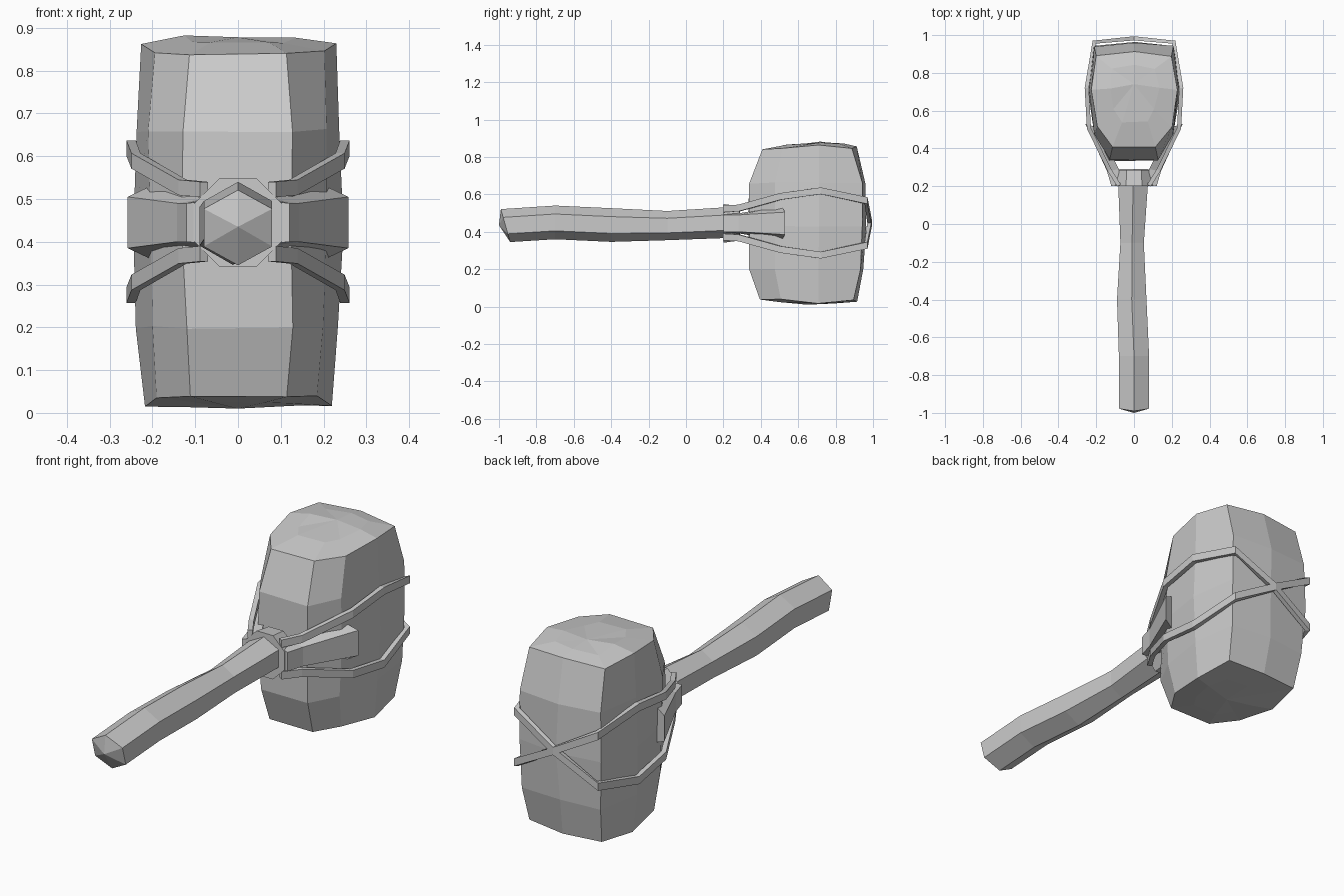
import bpy, bmesh, random
from math import sin, cos, pi
from mathutils import Vector

if "Cube" in bpy.data.objects:
    bpy.data.objects.remove(bpy.data.objects["Cube"])

random.seed(4)


def loft(name, rings, tip_a=None, tip_b=None):
    """Skin a list of equal-length rings; ends are flat or run to a tip point."""
    bm = bmesh.new()
    vs = [[bm.verts.new(p) for p in r] for r in rings]
    n = len(vs[0])
    for a, b in zip(vs, vs[1:]):
        for i in range(n):
            bm.faces.new((a[i], a[(i + 1) % n], b[(i + 1) % n], b[i]))
    for ring, tip in ((vs[0], tip_a), (vs[-1], tip_b)):
        if tip:
            t = bm.verts.new(tip)
            for i in range(n):
                bm.faces.new((ring[i], ring[(i + 1) % n], t))
        else:
            bm.faces.new(ring)
    bmesh.ops.recalc_face_normals(bm, faces=bm.faces)
    me = bpy.data.meshes.new(name)
    bm.to_mesh(me)
    bm.free()
    ob = bpy.data.objects.new(name, me)
    bpy.context.collection.objects.link(ob)
    return ob


# Stone head: stacked outlines (z, half width, front y, back y)
def outline(z, w, f, b, dome=0.0, jit=0.006):
    d = b - f
    half = [(0.52 * w, f, 0), (0.86 * w, f + 0.22 * d, 0.15),
            (w, f + 0.6 * d, 1), (0.87 * w, b - 0.02, 0.35)]
    pts = [(x, y, k) for x, y, k in half] + [(0, b, 0.6)]
    pts += [(-x, y, k) for x, y, k in reversed(half)]
    r = lambda: random.uniform(-jit, jit)
    return [(x + r(), y + r() * 0.6, z + dome * k + r() * 0.6) for x, y, k in pts]


levels = [(0.025, 0.13, 0.50, 0.80, -0.01), (0.04, 0.215, 0.395, 0.915, -0.022),
          (0.20, 0.235, 0.34, 0.95, 0), (0.43, 0.243, 0.335, 0.965, 0),
          (0.66, 0.241, 0.34, 0.96, 0), (0.84, 0.228, 0.405, 0.91, 0.022),
          (0.865, 0.13, 0.54, 0.84, 0.015)]
loft("stone_head", [outline(*l) for l in levels],
     (0, 0.65, 0.01), (0, 0.74, 0.878))

# Wooden handle: wavy hexagonal bar (y, centre x, centre z, half width, half height, end slant)
bar = [(-0.965, 0, 0.433, 0.08, 0.088, 0.025), (-0.70, 0.0, 0.45, 0.08, 0.09, 0),
       (-0.40, -0.012, 0.436, 0.078, 0.09, 0), (-0.10, -0.01, 0.433, 0.062, 0.078, 0),
       (0.20, -0.005, 0.448, 0.078, 0.082, 0), (0.29, 0, 0.448, 0.078, 0.075, 0)]
rings = []
for y, cx, cz, w, h, s in bar:
    rings.append([(cx + w * sin(i * pi / 3) / sin(pi / 3),
                   y - s * cos(i * pi / 3), cz + h * cos(i * pi / 3)) for i in range(6)])
loft("handle", rings, tip_a=(0, -1.0, 0.435))

# Binding around the fork of the handle
loft("handle_binding",
     [[(r * cos((i + .5) * pi / 4), y, 0.445 + r * sin((i + .5) * pi / 4)) for i in range(8)]
      for y, r in ((0.20, 0.112), (0.285, 0.10))])

# Fork arms gripping the sides of the head
for side, s in (("right", 1), ("left", -1)):
    arm = [((0.07, 0.21), (0.12, 0.20), 0.05, 0.045),
           ((0.08, 0.29), (0.143, 0.28), 0.055, 0.045),
           ((0.19, 0.51), (0.258, 0.53), 0.092, 0.06)]
    loft("fork_arm_" + side,
         [[(s * i[0], i[1], 0.445 - hi), (s * o[0], o[1], 0.445 - ho),
           (s * o[0], o[1], 0.445 + ho), (s * i[0], i[1], 0.445 + hi)]
          for i, o, hi, ho in arm])

# Rope straps: up one side, diagonally over the back, down along the other side
half = [(0.07, 0.21, 0.075), (0.12, 0.29, 0.08), (0.228, 0.51, 0.142),
        (0.239, 0.72, 0.172), (0.203, 0.955, 0.12)]
for side, s in (("right", 1), ("left", -1)):
    path = [Vector((s * x, y, 0.447 + h)) for x, y, h in half]
    path += [Vector((0, 0.972, 0.447))]
    path += [Vector((-s * x, y, 0.447 - h)) for x, y, h in reversed(half)]
    rings = []
    for i, p in enumerate(path):
        t = path[min(i + 1, len(path) - 1)] - path[max(i - 1, 0)]
        n = Vector((s * t.y, -s * t.x, 0)).normalized() * 0.022
        up = Vector((0, 0, 0.018))
        rings.append([p - up, p - up + n, p + up + n, p + up])
    loft("strap_" + side, rings)
